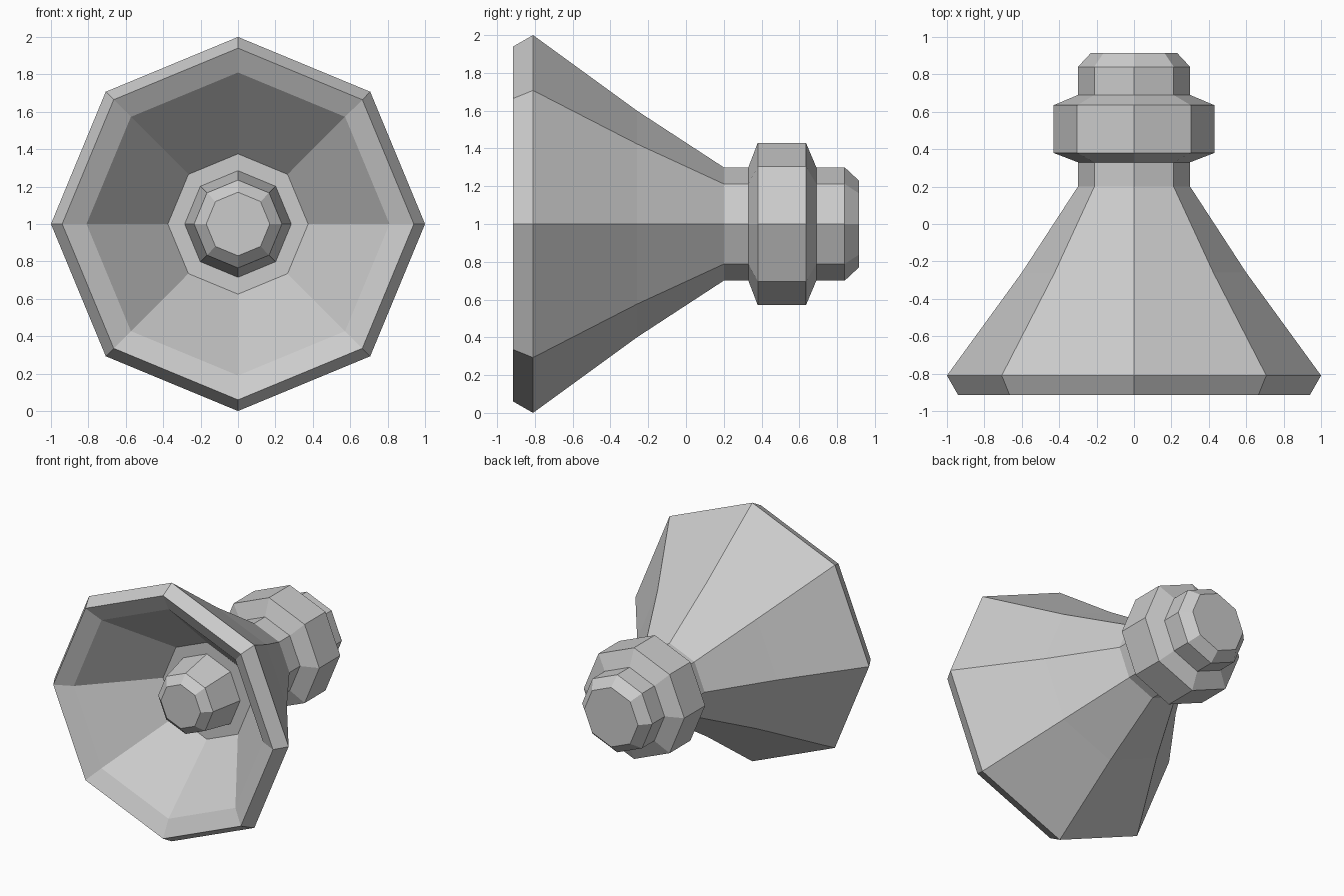
import bpy
import bmesh
from math import sin, cos, pi

SIDES = 8
AXIS_HEIGHT = 1.0

cube = bpy.data.objects.get("Cube")
if cube:
    bpy.data.objects.remove(cube, do_unlink=True)

grey = bpy.data.materials.new("plain grey")
grey.use_nodes = True
colour = (0.6, 0.6, 0.6, 1.0)
grey.diffuse_color = colour
grey.node_tree.nodes["Principled BSDF"].inputs["Base Color"].default_value = colour


def lathe(name, profile, cap_end=False):
    """Turn (radius, y) points around the front-to-back axis, flat shaded."""
    bm = bmesh.new()
    rings = []
    for radius, y in profile:
        angles = [2 * pi * i / SIDES for i in range(SIDES)]
        rings.append([bm.verts.new((radius * sin(a), y, AXIS_HEIGHT + radius * cos(a)))
                      for a in angles])
    for a, b in zip(rings, rings[1:]):
        for i in range(SIDES):
            j = (i + 1) % SIDES
            bm.faces.new((a[i], b[i], b[j], a[j]))
    if cap_end:
        bm.faces.new(rings[-1][::-1])
    # Profiles run from the front of the axis outwards and back
    mesh = bpy.data.meshes.new(name)
    bm.normal_update()
    bm.to_mesh(mesh)
    bm.free()
    mesh.materials.append(grey)
    obj = bpy.data.objects.new(name, mesh)
    bpy.context.collection.objects.link(obj)
    return obj


# Hollow bell: floor, inner wall, rim, flared outside, neck
lathe("bell", [(0.285, -0.38), (0.375, -0.38), (0.81, -0.85), (0.94, -0.915),
               (1.0, -0.81), (0.60, -0.26), (0.30, 0.20), (0.30, 0.33)])

# Wide collar behind the neck
lathe("collar", [(0.30, 0.33), (0.43, 0.38), (0.43, 0.635), (0.30, 0.69)])

# Bevelled plug closing the back
lathe("plug", [(0.30, 0.69), (0.30, 0.84), (0.23, 0.915)], cap_end=True)

# Tapered bulb standing on the bell floor
bulb = lathe("bulb", [(0.285, -0.38), (0.235, -0.64), (0.17, -0.70)], cap_end=True)
bulb.data.flip_normals()
